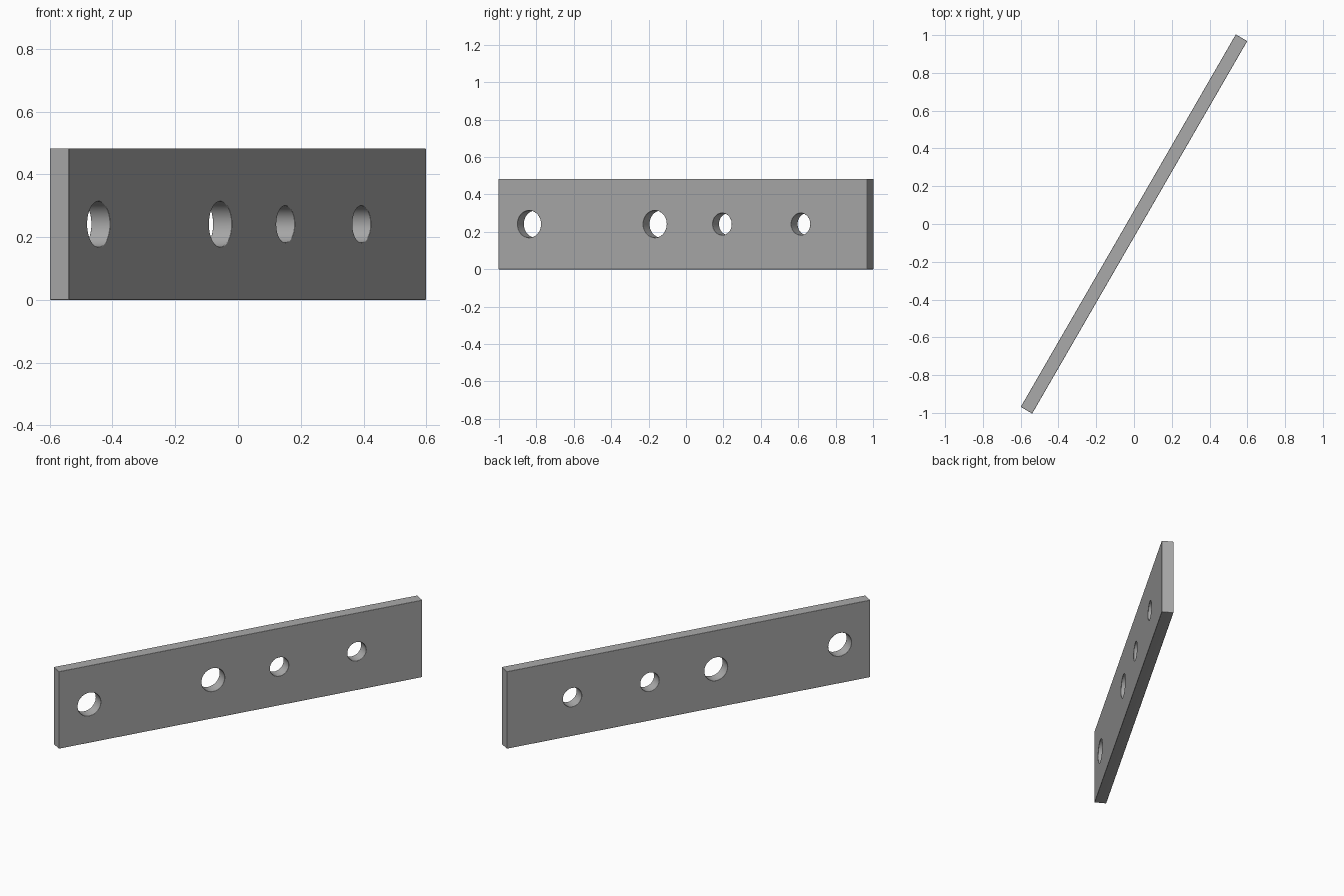
import bpy
from math import radians

if "Cube" in bpy.data.objects:
    bpy.data.objects.remove(bpy.data.objects["Cube"], do_unlink=True)

LENGTH, THICK, HEIGHT, EDGE = 2.277, 0.07, 0.483, 0.01
# position along the plate, hole diameter
HOLES = [(-0.948, 0.145), (-0.172, 0.145), (0.243, 0.117), (0.728, 0.117)]

steel = bpy.data.materials.new("grey steel")
steel.use_nodes = True
grey = (0.4, 0.4, 0.4, 1)
steel.diffuse_color = grey
steel.node_tree.nodes["Principled BSDF"].inputs["Base Color"].default_value = grey

# Flat bar
bpy.ops.mesh.primitive_cube_add(size=1, location=(0, 0, HEIGHT / 2))
plate = bpy.context.object
plate.name = "mounting_plate"
plate.scale = (LENGTH, THICK, HEIGHT)
bpy.ops.object.transform_apply(location=True, rotation=False, scale=True)
plate.data.materials.append(steel)

# Bolt holes
cutters = []
for along, diameter in HOLES:
    bpy.ops.mesh.primitive_cylinder_add(
        vertices=40, radius=diameter / 2, depth=THICK * 3,
        location=(along, 0, HEIGHT / 2), rotation=(radians(90), 0, 0))
    cutter = bpy.context.object
    cutter.name = "hole_cutter"
    cutter.hide_render = True
    cutters.append(cutter)
    cut = plate.modifiers.new("hole", "BOOLEAN")
    cut.operation = "DIFFERENCE"
    cut.solver = "EXACT"
    cut.object = cutter

# Rounded outer edges and hole rims
bevel = plate.modifiers.new("rounded edges", "BEVEL")
bevel.width = EDGE
bevel.segments = 4
bevel.limit_method = "ANGLE"
bevel.angle_limit = radians(40)

bpy.ops.object.select_all(action="DESELECT")
plate.select_set(True)
bpy.context.view_layer.objects.active = plate
for name in [m.name for m in plate.modifiers]:
    bpy.ops.object.modifier_apply(modifier=name)
for cutter in cutters:
    bpy.data.objects.remove(cutter, do_unlink=True)

# Smooth rounding with flat broad faces
bpy.ops.object.shade_smooth_by_angle(angle=radians(40))
weighted = plate.modifiers.new("flat face normals", "WEIGHTED_NORMAL")
weighted.keep_sharp = True

# Turn the bar to its standing angle
plate.rotation_euler.z = radians(60)
